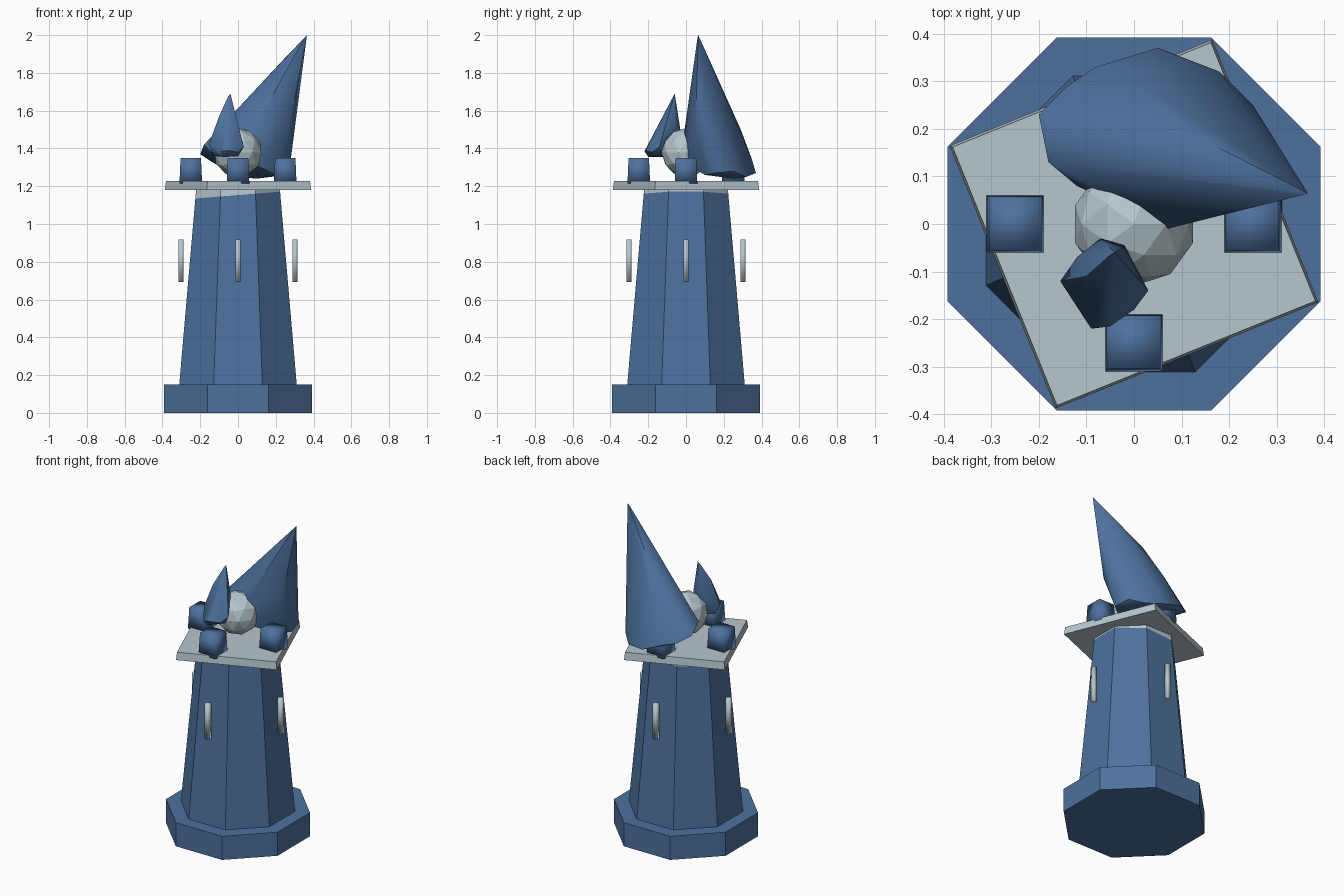
import bpy, bmesh, math
from mathutils import Vector, Matrix

if "Cube" in bpy.data.objects:
    bpy.data.objects.remove(bpy.data.objects["Cube"])


def material(name, rgb):
    m = bpy.data.materials.new(name)
    m.diffuse_color = (*rgb, 1)
    m.use_nodes = True
    m.node_tree.nodes["Principled BSDF"].inputs["Base Color"].default_value = m.diffuse_color
    return m


BLUE = material("slate blue", (0.075, 0.165, 0.34))
PALE = material("pale grey", (0.47, 0.57, 0.61))


def finish(bm, name, mats, smooth=None):
    bmesh.ops.recalc_face_normals(bm, faces=bm.faces[:])
    me = bpy.data.meshes.new(name)
    bm.to_mesh(me)
    bm.free()
    for m in mats:
        me.materials.append(m)
    ob = bpy.data.objects.new(name, me)
    bpy.context.collection.objects.link(ob)
    if smooth:
        bpy.ops.object.select_all(action='DESELECT')
        ob.select_set(True)
        bpy.context.view_layer.objects.active = ob
        bpy.ops.object.shade_smooth_by_angle(angle=math.radians(smooth))
    return ob


def prism(sides, r1, r2, z1, z2, turn):
    """Tapered prism between two heights."""
    bm = bmesh.new()
    bmesh.ops.create_cone(bm, cap_ends=True, segments=sides, radius1=r1, radius2=r2, depth=z2 - z1,
                          matrix=Matrix.Translation((0, 0, (z1 + z2) / 2)) @ Matrix.Rotation(turn, 4, 'Z'))
    return bm


def box(name, loc, size, mat, taper=1.0, smooth=None):
    bm = bmesh.new()
    bmesh.ops.create_cube(bm, size=1)
    for v in bm.verts:
        k = taper if v.co.z > 0 else 1
        v.co = Vector((v.co.x * size[0] * k, v.co.y * size[1] * k, v.co.z * size[2])) + Vector(loc)
    return finish(bm, name, [mat], smooth)


def flame(name, points):
    """Faceted, softly shaded spike wrapped round a few points."""
    bm = bmesh.new()
    for p in points:
        bm.verts.new(p)
    res = bmesh.ops.convex_hull(bm, input=bm.verts[:])
    bmesh.ops.delete(bm, geom=[v for v in bm.verts if not v.link_faces], context='VERTS')
    return finish(bm, name, [BLUE], 45)


OCT = 1 / math.cos(math.pi / 8)

# Octagonal foot
finish(prism(8, 0.392 * OCT, 0.392 * OCT, 0, 0.15, math.pi / 8), "foot", [BLUE])

# Tapered tower with a pale, slanting band under the slab
bm = prism(8, 0.311 * OCT, 0.222 * OCT, 0.15, 1.18, math.pi / 8)
bmesh.ops.bisect_plane(bm, geom=bm.verts[:] + bm.edges[:] + bm.faces[:],
                       plane_co=(0, 0, 1.153), plane_no=(-0.08, 0, 1))
for f in bm.faces:
    c = f.calc_center_median()
    f.material_index = int(c.z > 1.153 + 0.08 * c.x)
finish(bm, "tower", [BLUE, PALE])

# Turned square slab
finish(prism(4, 0.421, 0.414, 1.18, 1.228, math.radians(-23)), "slab", [PALE], 60)

# Four window bars and four blocks, one on each side
for i, side in enumerate(("right", "back", "left", "front")):
    x, y = round(math.cos(i * math.pi / 2)), round(math.sin(i * math.pi / 2))
    box("window_" + side, (x * 0.301, y * 0.301, 0.805), (0.027, 0.027, 0.225), PALE, smooth=100)
    box("block_" + side, (x * 0.25, y * 0.25, 1.283), (0.12, 0.12, 0.135), BLUE, 0.9, 100)

# Faceted globe
bm = bmesh.new()
bmesh.ops.create_icosphere(bm, subdivisions=2, radius=0.13, matrix=Matrix.Translation((0, 0, 1.378)))
finish(bm, "globe", [PALE])

# Large spike leaning right
flame("large_spike", [
    (0.365, 0.065, 2.0), (0.35, 0.06, 1.98), (0.24, 0.1, 1.87), (0.1, 0.2, 1.7),
    (-0.05, 0.2, 1.53), (0.02, 0.29, 1.5), (0.285, 0.13, 1.65), (0.27, 0.05, 1.5),
    (-0.2, 0.23, 1.37), (-0.18, 0.13, 1.42), (-0.12, 0.08, 1.36), (0.07, -0.01, 1.48),
    (0.08, 0, 1.32), (0.27, 0.15, 1.27), (0.25, 0.25, 1.28), (0.18, 0.32, 1.25),
    (0.05, 0.37, 1.27), (0.1, 0.35, 1.34), (-0.08, 0.33, 1.32), (-0.14, 0.29, 1.33),
    (0.1, 0.25, 1.24), (0, 0.2, 1.25), (0.2, 0.1, 1.26)])

# Small spike in front
flame("small_spike", [
    (-0.04, -0.06, 1.69), (-0.05, -0.065, 1.68), (-0.155, -0.12, 1.42), (-0.13, -0.11, 1.36),
    (-0.09, -0.22, 1.385), (-0.05, -0.215, 1.39), (-0.07, -0.2, 1.355), (0.03, -0.14, 1.41),
    (0, -0.18, 1.38), (0, -0.13, 1.36), (-0.06, -0.08, 1.355), (-0.02, -0.045, 1.5),
    (-0.07, -0.03, 1.5), (-0.12, -0.07, 1.47), (-0.1, -0.11, 1.57), (0, -0.1, 1.52)])
